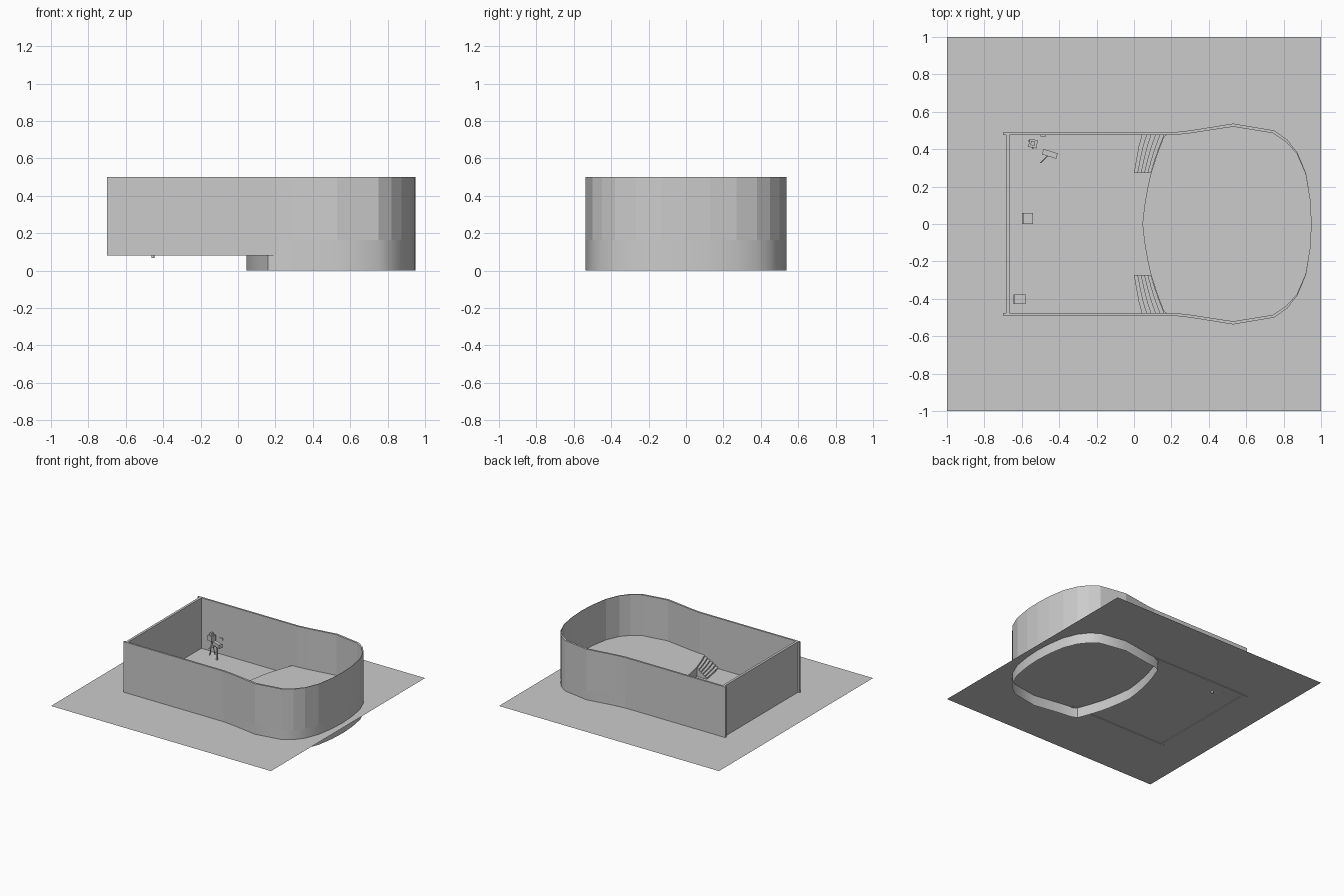
import bpy, bmesh
from math import cos, sin, pi
from mathutils import Vector

if "Cube" in bpy.data.objects:
    bpy.data.objects.remove(bpy.data.objects["Cube"])

FLOOR, STAGE, TOP = 0.085, 0.165, 0.5


def finish(name, bm):
    bmesh.ops.recalc_face_normals(bm, faces=bm.faces)
    me = bpy.data.meshes.new(name)
    bm.to_mesh(me)
    bm.free()
    ob = bpy.data.objects.new(name, me)
    bpy.context.collection.objects.link(ob)
    return ob


def prism(name, pts, z0, z1, bottom=True):
    """Extrude a plan outline upwards from z0 to z1."""
    bm = bmesh.new()
    lo = [bm.verts.new((x, y, z0)) for x, y in pts]
    hi = [bm.verts.new((x, y, z1)) for x, y in pts]
    n = len(pts)
    for i in range(n):
        j = (i + 1) % n
        bm.faces.new((lo[i], lo[j], hi[j], hi[i]))
    bm.faces.new(hi)
    if bottom:
        bm.faces.new(lo[::-1])
    return finish(name, bm)


def box(name, lo, hi, rot=0):
    cx, cy = (lo[0] + hi[0]) / 2, (lo[1] + hi[1]) / 2
    pts = []
    for x, y in ((lo[0], lo[1]), (hi[0], lo[1]), (hi[0], hi[1]), (lo[0], hi[1])):
        dx, dy = x - cx, y - cy
        pts.append((cx + dx * cos(rot) - dy * sin(rot), cy + dx * sin(rot) + dy * cos(rot)))
    return prism(name, pts, lo[2], hi[2])


def rod(name, a, b, r, sides=8):
    a, b = Vector(a), Vector(b)
    bm = bmesh.new()
    bmesh.ops.create_cone(bm, cap_ends=True, segments=sides, radius1=r, radius2=r, depth=(b - a).length)
    q = (b - a).to_track_quat('Z', 'Y')
    for v in bm.verts:
        v.co = q @ v.co + (a + b) / 2
    return finish(name, bm)


def mirror_y(ob):
    m = ob.modifiers.new("mirror", 'MIRROR')
    m.use_axis = (False, True, False)
    m.merge_threshold = 0.0001
    return ob


# ground sheet
bm = bmesh.new()
bmesh.ops.create_grid(bm, x_segments=1, y_segments=1, size=1)
for v in bm.verts:
    v.co.z = FLOOR
finish("ground", bm)

# raised stage: open-bottomed drum
outer = [(0.21, 0.49), (0.3, 0.5), (0.53, 0.537), (0.75, 0.5), (0.82, 0.45),
         (0.875, 0.38), (0.92, 0.27), (0.943, 0.13), (0.95, 0)]
front = [(0.045, 0), (0.056, 0.1), (0.074, 0.2), (0.09, 0.27), (0.122, 0.37), (0.16, 0.47)]
half = front + outer
loop = half + [(x, -y) for x, y in half[-2:0:-1]]
stage = prism("stage", loop, 0, STAGE, bottom=False)

# curved upper wall, tapering to nothing at the rear
inner = [(0.21, 0.475), (0.3, 0.485), (0.53, 0.52), (0.742, 0.486), (0.812, 0.44),
         (0.87, 0.376), (0.917, 0.268), (0.941, 0.129), (0.948, 0)]
mirror_y(prism("curved_wall", outer + inner[::-1], 0.155, TOP))

# straight hall walls
mirror_y(box("side_wall", (-0.7, 0.475, 0.08), (0.21, 0.49, TOP)))
box("end_wall", (-0.685, -0.48, 0.08), (-0.665, 0.48, TOP))

# curved steps on both sides of the stage
N = 5


def step_edge(t):
    return [(0.09 * t, 0.272), (0.012 + 0.1 * t, 0.345),
            (0.025 + 0.112 * t, 0.415), (0.042 + 0.12 * t, 0.477)]


for i in range(N):
    z = FLOOR + (STAGE - FLOOR) * (i + 1) / (N + 1)
    pts = step_edge(i / N) + step_edge((i + 1) / N)[::-1]
    mirror_y(prism(f"step_{i + 1}", pts, 0.08, z))

# pedestal device with long body and handle
rod("pedestal_column", (-0.455, 0.375, 0.068), (-0.455, 0.375, 0.2), 0.008, 12)
box("pedestal_body", (-0.49, 0.36, 0.195), (-0.41, 0.39, 0.225), -0.3)
rod("pedestal_handle", (-0.455, 0.37, 0.2), (-0.5, 0.327, 0.185), 0.003)

# tripod device
box("tripod_body", (-0.562, 0.408, 0.2), (-0.518, 0.452, 0.245), -0.2)
box("tripod_top", (-0.552, 0.42, 0.245), (-0.53, 0.442, 0.265), -0.2)
for k in range(3):
    a = 2 * pi * k / 3 + 0.5
    rod(f"tripod_leg_{k + 1}", (-0.54, 0.43, 0.205),
        (-0.54 + 0.025 * cos(a), 0.43 + 0.025 * sin(a), FLOOR), 0.003)
box("wall_bracket", (-0.5, 0.468, 0.2), (-0.47, 0.476, 0.22))


# two seats
def seat(name, x, y, w, d):
    box(name + "_seat", (x - w / 2, y - d / 2, 0.12), (x + w / 2, y + d / 2, 0.13))
    box(name + "_back", (x - w / 2, y - d / 2, 0.13), (x - w / 2 + 0.008, y + d / 2, 0.175))
    for sx in (-1, 1):
        for sy in (-1, 1):
            px, py = x + sx * (w / 2 - 0.005), y + sy * (d / 2 - 0.005)
            rod(name + "_leg", (px, py, FLOOR), (px, py, 0.12), 0.003)


seat("middle_chair", -0.57, 0.03, 0.06, 0.06)
seat("corner_chair", -0.612, -0.402, 0.065, 0.052)

# smooth the drum side
bpy.ops.object.select_all(action='DESELECT')
stage.select_set(True)
bpy.context.view_layer.objects.active = stage
bpy.ops.object.shade_smooth_by_angle(angle=0.6)
